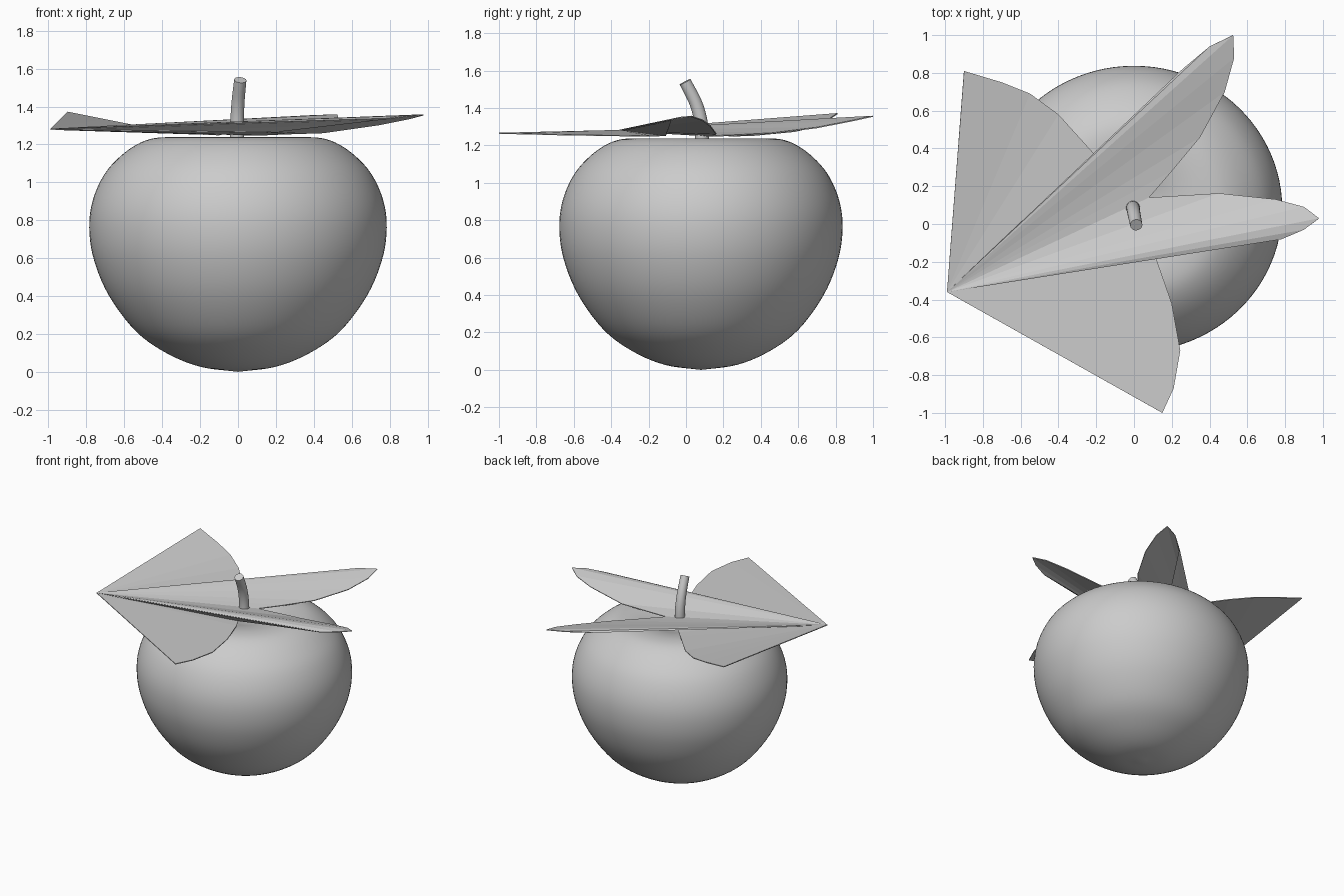
import bpy, bmesh, math
from mathutils import Vector

if "Cube" in bpy.data.objects:
    bpy.data.objects.remove(bpy.data.objects["Cube"])


def new_object(name, bm, smooth=False):
    bmesh.ops.recalc_face_normals(bm, faces=bm.faces)
    me = bpy.data.meshes.new(name)
    bm.to_mesh(me)
    bm.free()
    ob = bpy.data.objects.new(name, me)
    bpy.context.collection.objects.link(ob)
    if smooth:
        bpy.ops.object.select_all(action='DESELECT')
        ob.select_set(True)
        bpy.context.view_layer.objects.active = ob
        bpy.ops.object.shade_smooth_by_angle(angle=math.radians(40))
    return ob


def spline(points, steps):
    """Catmull-Rom curve through the points."""
    pts = [Vector(p) for p in points]
    pts = [2 * pts[0] - pts[1]] + pts + [2 * pts[-1] - pts[-2]]
    out = []
    for a, b, c, d in zip(pts, pts[1:], pts[2:], pts[3:]):
        for i in range(steps):
            t = i / steps
            out.append(0.5 * (2 * b + (c - a) * t + (2 * a - 5 * b + 4 * c - d) * t ** 2
                              + (3 * b - a - 3 * c + d) * t ** 3))
    return out + [pts[-2]]


def loft(bm, rings):
    for r, s in zip(rings, rings[1:]):
        n = len(r)
        for i in range(n):
            bm.faces.new((r[i], r[(i + 1) % n], s[(i + 1) % n], s[i]))


# Fruit body: lathed profile with a dimple on top
profile = [(0, 0), (0.2, 0.027), (0.38, 0.10), (0.54, 0.215), (0.68, 0.40), (0.76, 0.59),
           (0.785, 0.76), (0.765, 0.91), (0.70, 1.05), (0.60, 1.155), (0.49, 1.22),
           (0.38, 1.238), (0.26, 1.225), (0.12, 1.185), (0, 1.16)]
SEG = 96
curve = spline([(r, 0, z) for r, z in profile], 5)
bm = bmesh.new()
rings = [[bm.verts.new((p.x * math.cos(2 * math.pi * i / SEG),
                        0.08 + 0.965 * p.x * math.sin(2 * math.pi * i / SEG), p.z))
          for i in range(SEG)] for p in curve[1:-1]]
loft(bm, rings)
for ring, p in ((rings[0], curve[0]), (rings[-1], curve[-1])):
    pole = bm.verts.new((0, 0.08, p.z))
    for i in range(SEG):
        bm.faces.new((ring[i], ring[(i + 1) % SEG], pole))
new_object("fruit_body", bm, True)

# Leaf crown: a thin sheet fanned from the west tip across the other four tips
west = (-0.99, -0.36, 1.28)
outline = [
    # south lobe
    (0.15, -1.0, 1.265), (0.21, -0.87, 1.262), (0.245, -0.67, 1.257), (0.2, -0.42, 1.253),
    (0.12, -0.19, 1.25), (0.08, -0.11, 1.25),
    # east lobe
    (0.78, -0.08, 1.335), (0.9, -0.03, 1.35), (0.98, 0.03, 1.356), (0.9, 0.09, 1.335),
    (0.75, 0.13, 1.305), (0.45, 0.162, 1.262), (0.08, 0.14, 1.25),
    # north-east lobe
    (0.2, 0.28, 1.255), (0.35, 0.46, 1.265), (0.48, 0.7, 1.295), (0.53, 0.88, 1.33),
    (0.525, 1.0, 1.356), (0.4, 0.94, 1.352), (0.26, 0.82, 1.335),
    # north-west lobe
    (-0.1, 0.25, 1.25), (-0.21, 0.37, 1.255), (-0.4, 0.58, 1.275), (-0.55, 0.69, 1.3),
    (-0.7, 0.75, 1.33), (-0.9, 0.81, 1.37)]
bm = bmesh.new()
hub = bm.verts.new(west)
rim = [bm.verts.new(p) for p in outline]
for a, b in zip(rim, rim[1:]):
    bm.faces.new((hub, a, b))
crown = new_object("leaf_crown", bm)
mod = crown.modifiers.new("thickness", 'SOLIDIFY')
mod.thickness = 0.006
mod.offset = 0

# Stem: bent tube leaning to the front
path = spline([(-0.005, 0.085, 1.15), (-0.005, 0.083, 1.3), (0.0, 0.055, 1.42),
               (0.012, -0.005, 1.54)], 5)
bm = bmesh.new()
rings = []
for i, p in enumerate(path):
    t = (path[min(i + 1, len(path) - 1)] - path[max(i - 1, 0)]).normalized()
    u = Vector((1, 0, 0))
    u = (u - t * u.dot(t)).normalized()
    v = t.cross(u)
    r = 0.038 - 0.006 * i / len(path)
    rings.append([bm.verts.new(p + r * (u * math.cos(a) + v * math.sin(a)))
                  for a in (2 * math.pi * k / 24 for k in range(24))])
loft(bm, rings)
bm.faces.new(rings[0])
bm.faces.new(rings[-1])
new_object("stem", bm, True)
